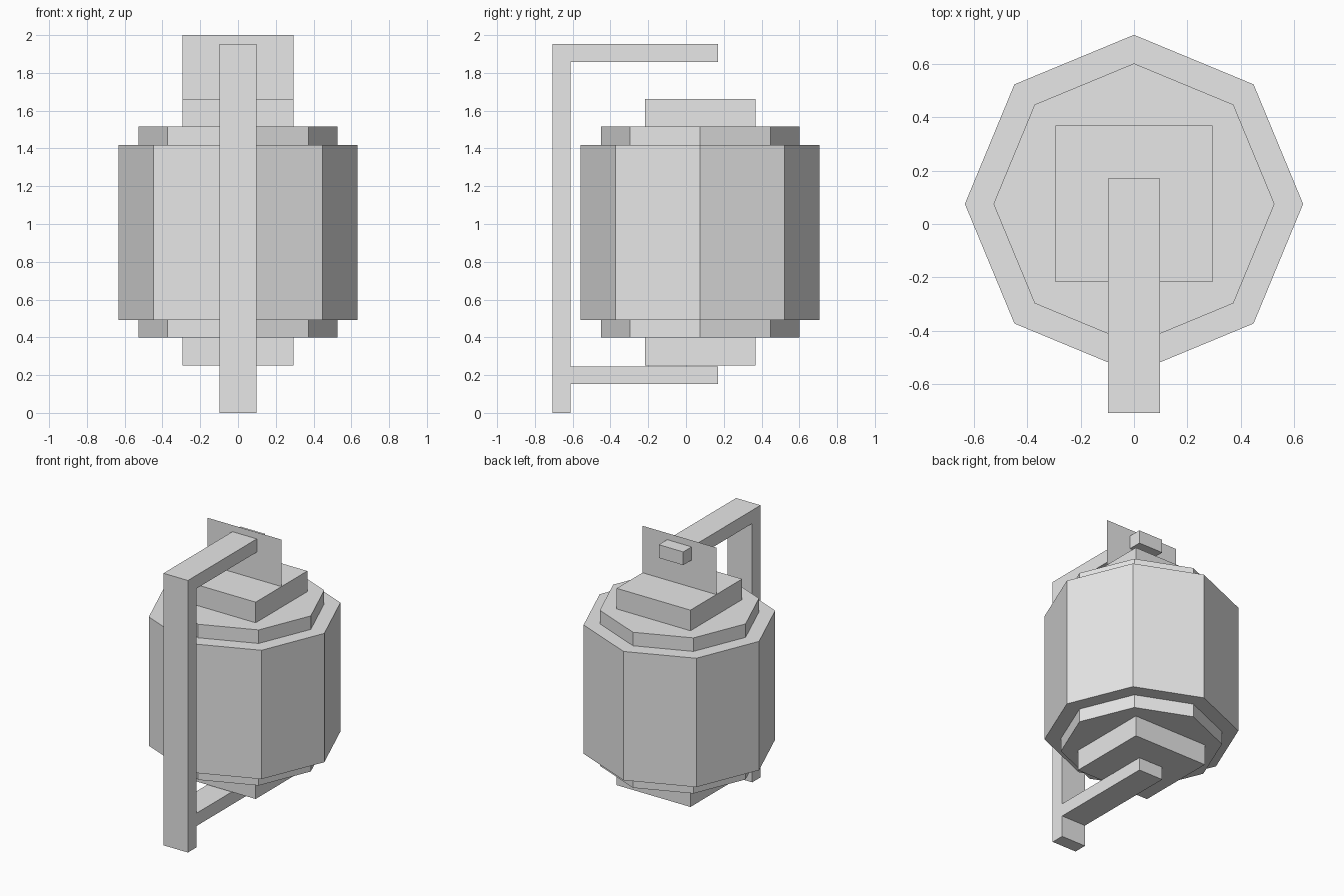
import bpy
import bmesh
import math
from mathutils import Matrix, Vector

cube = bpy.data.objects.get("Cube")
if cube:
    bpy.data.objects.remove(cube, do_unlink=True)

GREY = (0.8, 0.8, 0.8, 1.0)
grey = bpy.data.materials.new("light_grey")
grey.use_nodes = True
grey.diffuse_color = GREY
grey.node_tree.nodes["Principled BSDF"].inputs["Base Color"].default_value = GREY

AXIS_Y = 0.075   # the body's vertical axis


def add_part(name, bm):
    bmesh.ops.recalc_face_normals(bm, faces=bm.faces)
    mesh = bpy.data.meshes.new(name)
    bm.to_mesh(mesh)
    bm.free()
    mesh.materials.append(grey)
    obj = bpy.data.objects.new(name, mesh)
    bpy.context.collection.objects.link(obj)
    return obj


def octagon_drum(name, radius, bottom, top):
    bm = bmesh.new()
    bmesh.ops.create_cone(
        bm, cap_ends=True, segments=8, radius1=radius, radius2=radius,
        depth=top - bottom,
        matrix=Matrix.Translation((0, AXIS_Y, (bottom + top) / 2)))
    return add_part(name, bm)


def block(name, half, bottom, top):
    bm = bmesh.new()
    place = Matrix.Translation((0, AXIS_Y, (bottom + top) / 2))
    size = Matrix.Diagonal((2 * half, 2 * half, top - bottom, 1))
    bmesh.ops.create_cube(bm, size=1, matrix=place @ size)
    return add_part(name, bm)


def side_profile(name, points, half_width):
    """Extrude a (y, z) outline across x."""
    bm = bmesh.new()
    face = bm.faces.new([bm.verts.new((-half_width, y, z)) for y, z in points])
    out = bmesh.ops.extrude_face_region(bm, geom=[face], use_keep_orig=True)
    verts = [v for v in out["geom"] if isinstance(v, bmesh.types.BMVert)]
    bmesh.ops.translate(bm, verts=verts, vec=Vector((2 * half_width, 0, 0)))
    return add_part(name, bm)


# Eight-sided body with narrower rims above and below
octagon_drum("body", 0.633, 0.493, 1.418)
octagon_drum("upper_rim", 0.526, 1.418, 1.515)
octagon_drum("lower_rim", 0.526, 0.398, 0.493)

# Square end caps
block("top_cap", 0.293, 1.515, 1.663)
block("bottom_cap", 0.293, 0.25, 0.398)

# Thin upright hanging plate on the top cap
bm = bmesh.new()
bmesh.ops.create_grid(
    bm, x_segments=1, y_segments=1, size=0.5,
    matrix=Matrix.Translation((0, AXIS_Y, 1.8315))
    @ Matrix.Rotation(math.pi / 2, 4, "X")
    @ Matrix.Diagonal((0.586, 0.337, 1, 1)))
add_part("hanging_plate", bm)

# Bracket: front post with an arm above and below the body
BACK, INNER, TIP = -0.707, -0.612, 0.17
side_profile("bracket", [
    (BACK, 0), (INNER, 0), (INNER, 0.153), (TIP, 0.153), (TIP, 0.245),
    (INNER, 0.245), (INNER, 1.858), (TIP, 1.858), (TIP, 1.953), (BACK, 1.953),
], 0.097)
